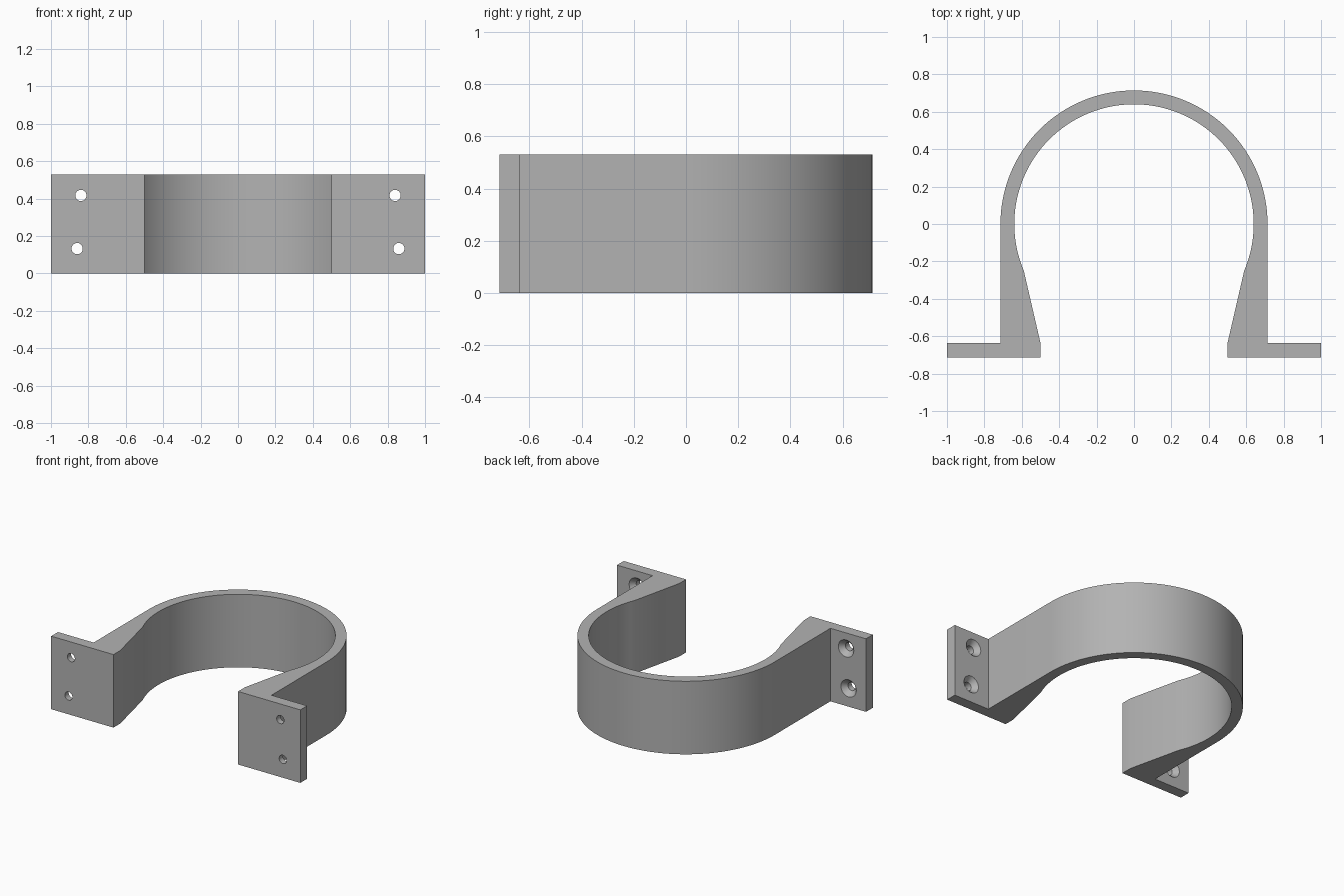
import bpy, bmesh, math
from mathutils import Matrix

if "Cube" in bpy.data.objects:
    bpy.data.objects.remove(bpy.data.objects["Cube"])

HEIGHT = 0.53
R_OUT, R_IN = 0.714, 0.64
Y_FRONT, Y_BACK = -0.714, -0.636   # mounting flange faces
SEG = 64

grey = bpy.data.materials.new("grey")
grey.diffuse_color = (0.45, 0.45, 0.45, 1)
grey.use_nodes = True
grey.node_tree.nodes["Principled BSDF"].inputs["Base Color"].default_value = grey.diffuse_color


def make_object(name, bm):
    bmesh.ops.recalc_face_normals(bm, faces=bm.faces)
    mesh = bpy.data.meshes.new(name)
    bm.to_mesh(mesh)
    bm.free()
    mesh.materials.append(grey)
    obj = bpy.data.objects.new(name, mesh)
    bpy.context.collection.objects.link(obj)
    return obj


def arc(radius, start, end, n):
    return [(radius * math.cos(start + (end - start) * i / n),
             radius * math.sin(start + (end - start) * i / n)) for i in range(n + 1)]


# Clamp outline: outer arch, left foot, inner bore, right foot
a = math.asin(0.25 / R_IN)
outline = arc(R_OUT, 0, math.pi, SEG)
outline += [(-R_OUT, Y_BACK), (-1, Y_BACK), (-1, Y_FRONT), (-0.5, Y_FRONT), (-0.5, Y_BACK)]
outline += arc(R_IN, math.pi + a, -a, SEG + 16)
outline += [(0.5, Y_BACK), (0.5, Y_FRONT), (1, Y_FRONT), (1, Y_BACK), (R_OUT, Y_BACK)]

bm = bmesh.new()
face = bm.faces.new([bm.verts.new((x, y, 0)) for x, y in outline])
ext = bmesh.ops.extrude_face_region(bm, geom=[face])
bmesh.ops.translate(bm, vec=(0, 0, HEIGHT),
                    verts=[v for v in ext["geom"] if isinstance(v, bmesh.types.BMVert)])
clamp = make_object("pipe_clamp", bm)

# Countersunk screw holes: (radius, y) rings lofted along y
rings = [(0.03, Y_FRONT - 0.05), (0.03, Y_BACK - 0.035), (0.062, Y_BACK), (0.062, Y_BACK + 0.03)]
bm = bmesh.new()
for side in (-1, 1):
    for hx, hz in ((0.84, 0.417), (0.86, 0.133)):
        loops = [[bm.verts.new((side * hx + r * math.cos(2 * math.pi * i / 32), y,
                                hz + r * math.sin(2 * math.pi * i / 32))) for i in range(32)]
                 for r, y in rings]
        for lo, hi in zip(loops, loops[1:]):
            for i in range(32):
                j = (i + 1) % 32
                bm.faces.new((lo[i], lo[j], hi[j], hi[i]))
        bm.faces.new(loops[0][::-1])
        bm.faces.new(loops[-1])
cutter = make_object("screw_hole_cutter", bm)

# Cut the holes, then drop the cutter
cut = clamp.modifiers.new("screw_holes", 'BOOLEAN')
cut.operation = 'DIFFERENCE'
cut.solver = 'EXACT'
cut.object = cutter
bpy.context.view_layer.objects.active = clamp
clamp.select_set(True)
bpy.ops.object.modifier_apply(modifier=cut.name)
bpy.data.objects.remove(cutter)

bpy.ops.object.shade_smooth_by_angle(angle=math.radians(20))
